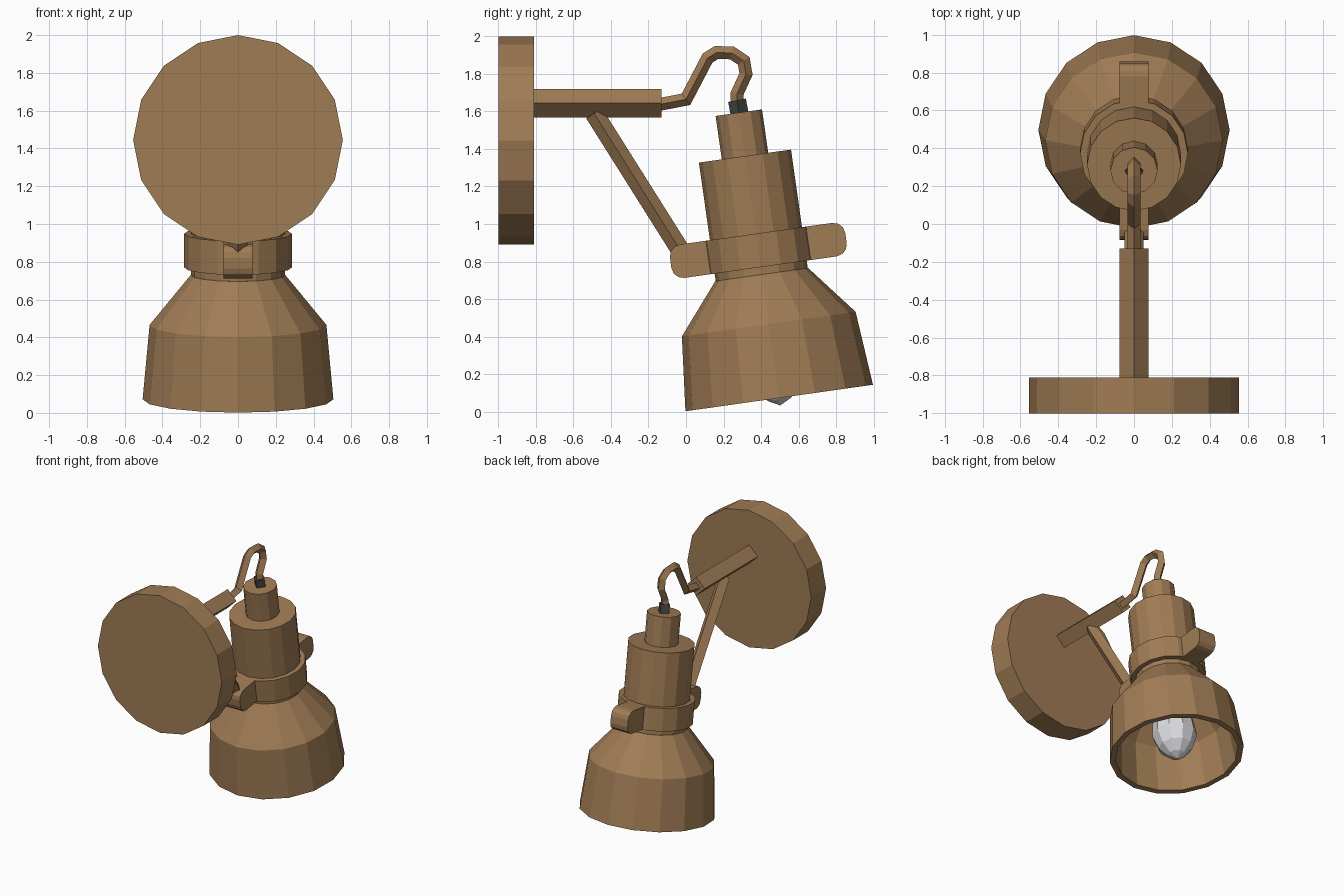
import bpy, bmesh, math
from mathutils import Vector, Matrix

if "Cube" in bpy.data.objects:
    bpy.data.objects.remove(bpy.data.objects["Cube"])


def material(name, rgb):
    m = bpy.data.materials.new(name)
    m.diffuse_color = (*rgb, 1)
    m.use_nodes = True
    m.node_tree.nodes["Principled BSDF"].inputs["Base Color"].default_value = m.diffuse_color
    return m


BROWN = material("brown_metal", (0.35, 0.20, 0.09))
DARK = material("dark_grey", (0.06, 0.065, 0.06))
GLASS = material("bulb_white", (0.72, 0.72, 0.74))

# Frame of the tilted lamp head: origin at the centre of the opening
TILT = math.radians(8.05)
HEAD = Matrix.Translation((0, 0.497, 0.072)) @ Matrix.Rotation(TILT, 4, 'X')
WALL = Matrix.Translation((0, -1, 1.445)) @ Matrix.Rotation(-math.pi / 2, 4, 'X')


def finish(name, bm, mat, matrix=None):
    if matrix is not None:
        bm.transform(matrix)
    bmesh.ops.recalc_face_normals(bm, faces=bm.faces)
    me = bpy.data.meshes.new(name)
    bm.to_mesh(me)
    bm.free()
    me.materials.append(mat)
    ob = bpy.data.objects.new(name, me)
    bpy.context.collection.objects.link(ob)
    return ob


def lathe(name, profile, sides, mat, matrix):
    """Turn (radius, height) points around z; radius 0 makes a pole."""
    bm = bmesh.new()
    rings = []
    for r, h in profile:
        if r == 0:
            rings.append([bm.verts.new((0, 0, h))] * sides)
        else:
            rings.append([bm.verts.new((r * math.cos(2 * math.pi * i / sides),
                                        r * math.sin(2 * math.pi * i / sides), h))
                          for i in range(sides)])
    for a, b in zip(rings, rings[1:]):
        for i in range(sides):
            j = (i + 1) % sides
            bm.faces.new(list(dict.fromkeys((a[i], a[j], b[j], b[i]))))
    for ring in (rings[0], rings[-1]):
        if len(set(ring)) > 2:
            bm.faces.new(ring)
    return finish(name, bm, mat, matrix)


def square_rod(name, path, r, mat):
    """Diamond section swept along (y, z) points."""
    pts = [Vector(p) for p in path]
    bm = bmesh.new()
    rings = []
    for i, p in enumerate(pts):
        d0 = (p - pts[max(i - 1, 0)]).normalized()
        d1 = (pts[min(i + 1, len(pts) - 1)] - p).normalized()
        d = (d0 + d1).normalized()
        n = Vector((-d.y, d.x)) * r
        ref = d1 if d1.length else d0
        n /= max(d.dot(ref), 0.6)
        rings.append([bm.verts.new(v) for v in (
            (0, p.x + n.x, p.y + n.y), (r, p.x, p.y),
            (0, p.x - n.x, p.y - n.y), (-r, p.x, p.y))])
    for a, b in zip(rings, rings[1:]):
        for i in range(4):
            j = (i + 1) % 4
            bm.faces.new((a[i], a[j], b[j], b[i]))
    bm.faces.new(rings[0])
    bm.faces.new(rings[-1])
    return finish(name, bm, mat)


# Wall mounting
lathe("wall_plate", [(0.555, 0), (0.555, 0.19)], 16, BROWN, WALL)
square_rod("wall_arm", [(-0.82, 1.645), (-0.13, 1.645)], 0.076, BROWN)
square_rod("brace", [(-0.49, 1.59), (-0.03, 0.86)], 0.05, BROWN)

# Open shade with a thin wall
lathe("shade", [(0, 0.655), (0.21, 0.655), (0.43, 0.38), (0.462, 0), (0.505, 0),
                (0.468, 0.398), (0.25, 0.665), (0, 0.665)], 16, BROWN, HEAD)

# Socket housing and cable neck
lathe("socket_housing", [(0.248, 0.665), (0.248, 1.303)], 16, BROWN, HEAD)
lathe("cable_neck", [(0.125, 1.30), (0.125, 1.537)], 12, BROWN, HEAD)

# Clamp band with a rounded tab on each side
lathe("clamp_band", [(0.285, 0.705), (0.285, 0.885)], 16, BROWN, HEAD)
for side, name in ((-1, "clamp_tab_front"), (1, "clamp_tab_back")):
    outline = [(0.2, -0.09)]
    for k in range(4):
        a = math.radians(-90 + 30 * k)
        outline.append((0.41 + 0.062 * math.cos(a), -0.028 + 0.062 * math.sin(a)))
    outline += [(y, -z) for y, z in reversed(outline)]
    bm = bmesh.new()
    face = bm.faces.new([bm.verts.new((-0.077, side * y, 0.795 + z)) for y, z in outline])
    ext = bmesh.ops.extrude_face_region(bm, geom=[face])
    bmesh.ops.translate(bm, vec=(0.154, 0, 0),
                        verts=[v for v in ext["geom"] if isinstance(v, bmesh.types.BMVert)])
    # keep the starting cap so the tab is closed
    if not face.is_valid:
        bmesh.ops.holes_fill(bm, edges=bm.edges)
    finish(name, bm, BROWN, HEAD)

# Bulb
lathe("bulb", [(0, -0.04), (0.065, -0.008), (0.13, 0.06), (0.168, 0.17), (0.155, 0.29),
               (0.09, 0.42), (0.07, 0.65)], 10, GLASS, HEAD)

# Cable and its dark grommet
square_rod("cable_grommet", [(0.287, 1.58), (0.272, 1.66)], 0.048, DARK)
square_rod("cable", [(-0.16, 1.634), (0, 1.665), (0.115, 1.885), (0.163, 1.915),
                     (0.245, 1.912), (0.308, 1.87), (0.32, 1.80), (0.272, 1.695),
                     (0.273, 1.64)], 0.034, BROWN)
